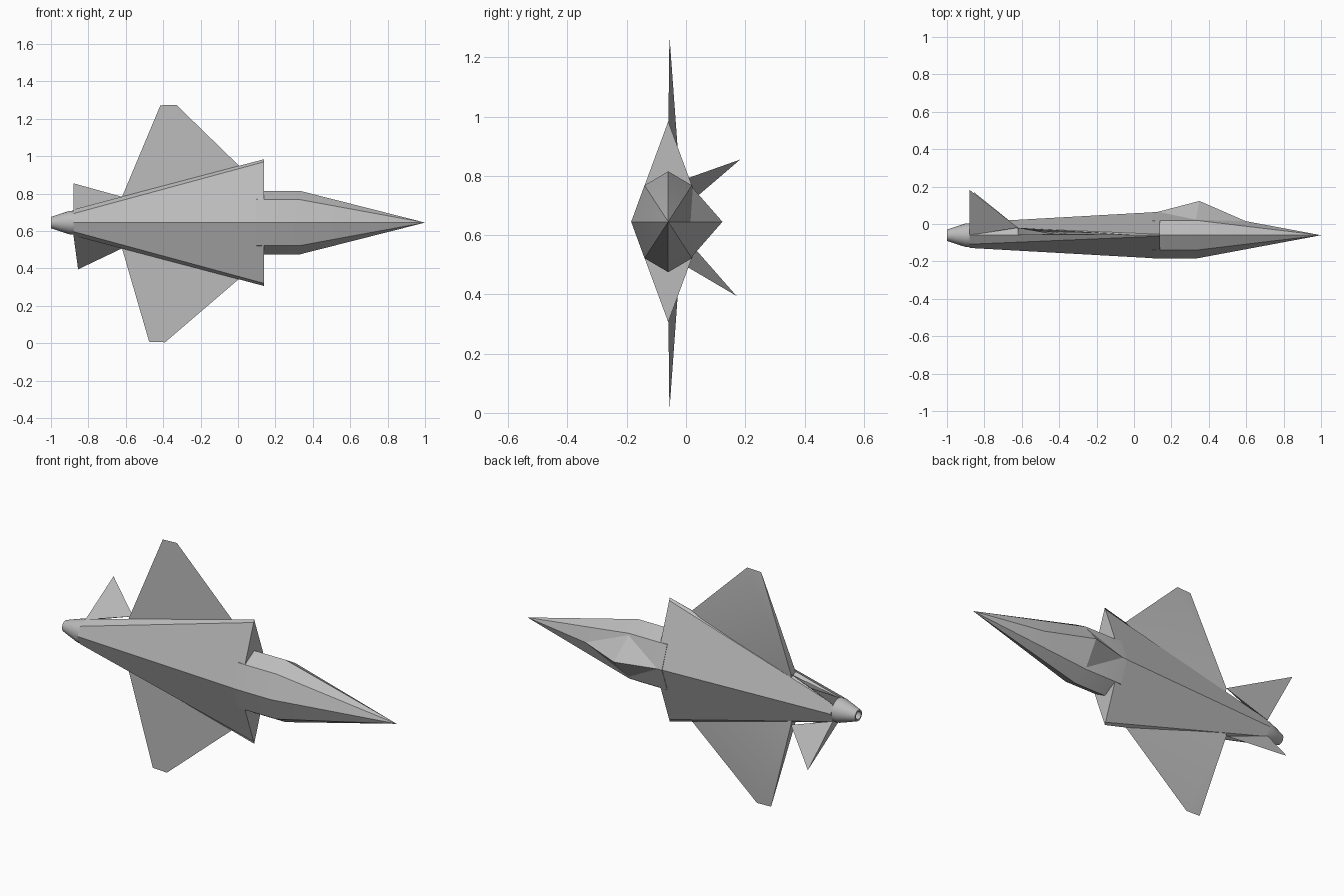
import bpy, bmesh, math
from mathutils import Vector

if "Cube" in bpy.data.objects:
    bpy.data.objects.remove(bpy.data.objects["Cube"], do_unlink=True)

AXIS = Vector((0, -0.06, 0.645))  # long axis of the craft

grey = bpy.data.materials.new("hull grey")
grey.use_nodes = True
COLOUR = (0.5, 0.5, 0.5, 1)
grey.diffuse_color = COLOUR
grey.node_tree.nodes["Principled BSDF"].inputs["Base Color"].default_value = COLOUR


def finish(bm, name):
    """Turn a mesh, drawn about the long axis, into a finished object."""
    bmesh.ops.recalc_face_normals(bm, faces=bm.faces)
    mesh = bpy.data.meshes.new(name)
    bm.to_mesh(mesh)
    bm.free()
    obj = bpy.data.objects.new(name, mesh)
    obj.location = AXIS
    mesh.materials.append(grey)
    bpy.context.collection.objects.link(obj)
    bpy.ops.object.select_all(action="DESELECT")
    obj.select_set(True)
    bpy.context.view_layer.objects.active = obj
    bpy.ops.object.shade_smooth_by_angle(angle=math.radians(25))
    return obj


def hull(name, points):
    """Flat-sided solid wrapped around a few corner points."""
    bm = bmesh.new()
    for p in points:
        bm.verts.new(p)
    bmesh.ops.convex_hull(bm, input=bm.verts)
    bmesh.ops.dissolve_limit(bm, angle_limit=0.01, verts=bm.verts, edges=bm.edges)
    return finish(bm, name)


def loft(name, sections, cap=True):
    """Skin a row of (x, outline) sections."""
    bm = bmesh.new()
    rings = [[bm.verts.new((x, y, z)) for y, z in outline] for x, outline in sections]
    n = len(rings[0])
    for a, b in zip(rings, rings[1:]):
        for i in range(n):
            j = (i + 1) % n
            bm.faces.new((a[i], a[j], b[j], b[i]))
    if cap:
        bm.faces.new(rings[0])
        bm.faces.new(rings[-1])
    return finish(bm, name)


def outline(height, corner_y, corner_z, width):
    """Eight-sided outline, mirrored in both directions."""
    return [(height, 0), (corner_y, corner_z), (0, width), (-corner_y, corner_z),
            (-height, 0), (-corner_y, -corner_z), (0, -width), (corner_y, -corner_z)]


def circle(radius, sides=24):
    return [(radius * math.cos(math.tau * i / sides), radius * math.sin(math.tau * i / sides))
            for i in range(sides)]


# Nose and cockpit section
ring = outline(0.125, 0.08, 0.123, 0.17)
hull("nose", [(x, y, z) for x in (0.1, 0.33) for y, z in ring] + [(1, 0, 0)])
hull("canopy", [(0.6, 0.074, 0), (0.35, 0.183, 0), (0.12, 0.123, 0), (0.35, 0.02, 0),
                (0.33, 0.078, 0.12), (0.33, 0.078, -0.12)])

# Main body: broad diamond at the intakes, nearly round at the tail
loft("main_body", [(0.14, outline(0.125, 0.005, 0.325, 0.339)),
                   (-0.88, outline(0.068, 0.048, 0.048, 0.07))])

# Engine nozzle, with a hollow end
loft("nozzle", [(-0.86, circle(0.064)), (-0.9, circle(0.063)), (-0.95, circle(0.047)),
                (-1, circle(0.03)), (-1, circle(0.022)), (-0.94, circle(0.02))])

# Wings: thin wedges, thickest at the rear root
for name, side, tip_z, tip_x in (("left_wing", 1, 0.63, -0.33), ("right_wing", -1, 0.64, -0.39)):
    hull(name, [(0.03, 0, side * 0.28), (0, 0, side * 0.305),
                (tip_x, 0.004, side * tip_z), (tip_x - 0.085, 0.004, side * (tip_z - 0.003)),
                (-0.62, 0.04, side * 0.138), (-0.62, 0, side * 0.138),
                (-0.62, 0.03, side * 0.08), (-0.62, 0, side * 0.08)])

# Canted tail fins
for name, side, tip in (("left_tail_fin", 1, (-0.88, 0.243, 0.21)),
                        ("right_tail_fin", -1, (-0.855, 0.23, -0.25))):
    hull(name, [(-0.62, 0.04, side * 0.138), (-0.88, 0, side * 0.066),
                (-0.88, 0.05, side * 0.045), tip])
